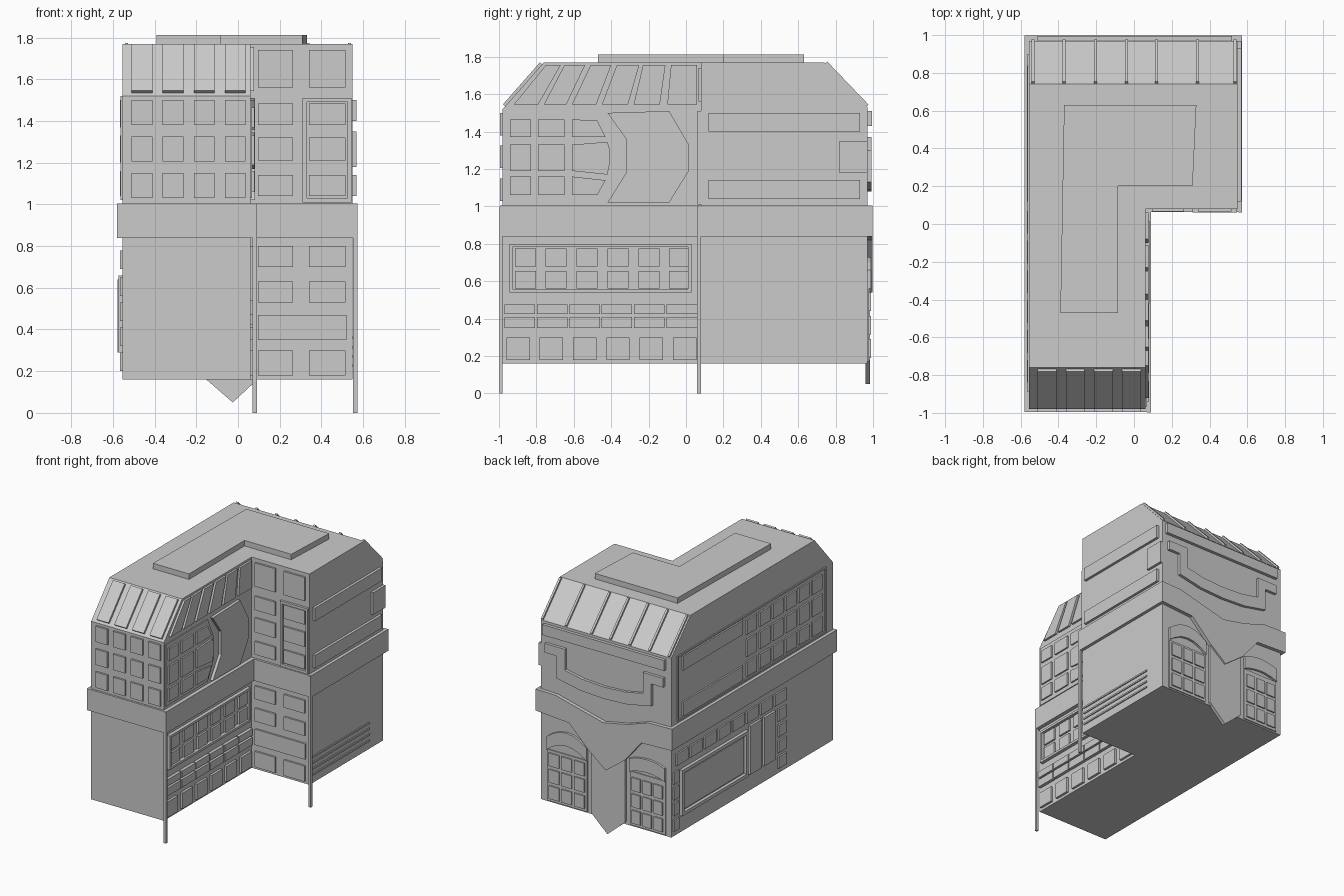
import bpy, bmesh
from mathutils import Vector


def prisms(name, polys, to_world, lo, hi):
    """Extrude 2D outlines between two depths of a wall frame, as one object."""
    bm = bmesh.new()
    for pts in polys:
        a = [bm.verts.new(to_world(u, v, lo)) for u, v in pts]
        b = [bm.verts.new(to_world(u, v, hi)) for u, v in pts]
        bm.faces.new(a)
        bm.faces.new(b[::-1])
        n = len(pts)
        for i in range(n):
            j = (i + 1) % n
            bm.faces.new((a[i], b[i], b[j], a[j]))
    bmesh.ops.recalc_face_normals(bm, faces=bm.faces)
    me = bpy.data.meshes.new(name)
    bm.to_mesh(me)
    bm.free()
    ob = bpy.data.objects.new(name, me)
    bpy.context.collection.objects.link(ob)
    return ob


def relief(name, polys, wall, depth=0.014):
    return prisms(name, polys, wall, -0.01, depth)


def rect(u0, u1, v0, v1):
    return [(u0, v0), (u1, v0), (u1, v1), (u0, v1)]


def grid(cols, rows):
    return [rect(*c, *r) for c in cols for r in rows]


def steps(start, pitch, width, n):
    return [(start + i * pitch, start + i * pitch + width) for i in range(n)]


def border(u0, u1, v0, v1, t):
    return [rect(u0, u1, v0, v0 + t), rect(u0, u1, v1 - t, v1),
            rect(u0, u0 + t, v0 + t, v1 - t), rect(u1 - t, u1, v0 + t, v1 - t)]


# Wall frames: (along, up, outward) -> world
FRONT = lambda u, v, d: Vector((u, -0.98 - d, v))
COURT_FRONT = lambda u, v, d: Vector((u, 0.08 - d, v))
COURT_SIDE = lambda u, v, d: Vector((0.06 + d, u, v))
RIGHT = lambda u, v, d: Vector((0.548 + d, u, v))
LEFT = lambda u, v, d: Vector((-0.555 - d, u, v))
BACK = lambda u, v, d: Vector((u, 0.97 + d, v))
FLAT = lambda u, v, d: Vector((u, v, d))
EXTRUDE_X = lambda u, v, d: Vector((d, u, v))
FRONT_SLOPE = lambda u, t, d: Vector((u, -0.98 + 0.22 * t - 0.75 * d, 1.52 + 0.25 * t + 0.66 * d))
BACK_SLOPE = lambda u, t, d: Vector((u, 0.97 - 0.23 * t + 0.74 * d, 1.53 + 0.24 * t + 0.68 * d))

# Main volumes with sloped roof ends
prisms("long_wing", [[(-0.98, 0.16), (0.97, 0.16), (0.97, 1.53), (0.74, 1.77),
                      (-0.76, 1.77), (-0.98, 1.52)]], EXTRUDE_X, -0.555, 0.06)
prisms("short_wing", [[(0.08, 0.16), (0.97, 0.16), (0.97, 1.53), (0.74, 1.77),
                       (0.08, 1.77)]], EXTRUDE_X, 0.055, 0.548)
prisms("roof_platform", [[(-0.39, -0.47), (-0.085, -0.47), (-0.085, 0.2), (0.31, 0.2),
                          (0.33, 0.63), (-0.37, 0.63)]], FLAT, 1.76, 1.812)

# Projecting belt between storeys, and corner posts
prisms("belt_course", [[(-0.58, -0.995), (0.09, -0.995), (0.09, 0.063), (0.572, 0.063),
                        (0.572, 0.97), (-0.58, 0.97)]], FLAT, 0.84, 1.005)
prisms("corner_posts", [rect(0.07, 0.09, -0.998, -0.98), rect(0.552, 0.572, 0.06, 0.08)],
       FLAT, 0.0, 1.0)

# Front windows
front_cols = steps(-0.51, 0.149, 0.1, 4)
relief("front_windows", grid(front_cols, [(1.03, 1.15), (1.205, 1.325), (1.38, 1.5)]), FRONT)
relief("front_roof_windows", grid(front_cols, [(0.06, 0.96)]), FRONT_SLOPE, 0.016)

# Courtyard side, lower storeys
relief("court_ground_windows", grid(steps(-0.96, 0.178, 0.125, 6), [(0.18, 0.3)]), COURT_SIDE, 0.018)
relief("court_strip_windows", grid(steps(-0.97, 0.173, 0.163, 6), [(0.35, 0.41), (0.425, 0.475)]),
       COURT_SIDE, 0.024)
relief("court_window_frame", border(-0.945, 0.03, 0.54, 0.8, 0.018), COURT_SIDE, 0.026)
relief("court_framed_windows", grid(steps(-0.915, 0.165, 0.112, 6), [(0.56, 0.655), (0.68, 0.775)]),
       COURT_SIDE)

# Courtyard side, upper storeys
upper = grid([(-0.94, -0.83), (-0.79, -0.65)], [(1.06, 1.16), (1.19, 1.33), (1.37, 1.465)])
upper += [[(-0.61, 1.06), (-0.475, 1.06), (-0.43, 1.14), (-0.61, 1.16)],
          [(-0.61, 1.19), (-0.42, 1.17), (-0.41, 1.22), (-0.41, 1.31), (-0.42, 1.345), (-0.61, 1.33)],
          [(-0.61, 1.37), (-0.43, 1.37), (-0.475, 1.46), (-0.61, 1.465)]]
relief("court_upper_panel", [[(-0.965, 1.03), (-0.46, 1.03), (-0.39, 1.17), (-0.39, 1.34),
                              (-0.46, 1.5), (-0.965, 1.5)]], COURT_SIDE, 0.008)
relief("court_upper_windows", upper, COURT_SIDE, 0.02)
relief("court_chevron_panel", [[(-0.42, 1.02), (-0.09, 1.02), (0.015, 1.19), (0.015, 1.33),
                                (-0.09, 1.51), (-0.42, 1.5), (-0.32, 1.36), (-0.32, 1.18)]],
       COURT_SIDE, 0.022)
slanted = []
for b0, b1, t0, t1 in [(-0.92, -0.79, -0.75, -0.67), (-0.76, -0.64, -0.65, -0.54),
                       (-0.61, -0.48, -0.51, -0.40), (-0.45, -0.31, -0.37, -0.25),
                       (-0.28, -0.14, -0.23, -0.11), (-0.1, 0.06, -0.08, 0.06)]:
    slanted.append([(b0, 1.545), (b1, 1.545), (t1, 1.755), (t0, 1.755)])
relief("court_slanted_windows", slanted, COURT_SIDE, 0.016)

# Courtyard front wall of the short wing
relief("court_bay_frame", border(0.31, 0.545, 1.01, 1.51, 0.02), COURT_FRONT, 0.018)
relief("court_front_windows",
       grid([(0.095, 0.265), (0.34, 0.515)],
            [(0.18, 0.3), (0.53, 0.63), (0.7, 0.8), (1.04, 1.14), (1.21, 1.32), (1.38, 1.485),
             (1.56, 1.74)]) + [rect(0.095, 0.52, 0.35, 0.47)], COURT_FRONT)

# Right wall bands, box and louvres
relief("right_bands", [rect(0.12, 0.93, 1.04, 1.14), rect(0.12, 0.93, 1.4, 1.5),
                       rect(0.82, 0.97, 1.18, 1.35)], RIGHT, 0.02)
relief("right_louvres", [rect(0.1, 0.8, z, z + 0.012) for z in (0.22, 0.265, 0.31, 0.355)],
       RIGHT, 0.008)

# Left wall, upper bands and windows
relief("left_bands", [rect(0.12, 0.84, 1.04, 1.15), rect(0.12, 0.84, 1.39, 1.5)], LEFT, 0.012)
relief("left_upper_windows", grid(steps(-0.84, 0.158, 0.12, 6),
                                  [(1.05, 1.16), (1.2, 1.33), (1.37, 1.48)]), LEFT, 0.012)
relief("left_upper_frame", border(-0.89, 0.9, 1.02, 1.52, 0.012), LEFT, 0.008)

# Left wall, lower shopfront panels
relief("left_large_frame", border(0.07, 0.87, 0.29, 0.64, 0.025), LEFT, 0.024)
relief("left_large_panel", [rect(0.11, 0.83, 0.33, 0.6)], LEFT, 0.012)
relief("left_tall_panels", [rect(-0.1, 0.04, 0.29, 0.66), rect(-0.27, -0.13, 0.29, 0.66)], LEFT, 0.018)
relief("left_small_windows", grid([(-0.41, -0.31)], steps(0.2, 0.12, 0.09, 4))
       + grid(steps(-0.41, 0.17, 0.14, 8), [(0.69, 0.78)])
       + grid([(0.89, 0.95)], steps(0.2, 0.12, 0.09, 4)), LEFT, 0.012)

# Back belt dipping to a point, with pendant column
relief("back_belt", [[(0.572, 1.005), (0.4, 1.0), (0.2, 0.95), (0.0, 0.9), (-0.2, 0.94),
                      (-0.38, 1.0), (-0.58, 1.005), (-0.58, 0.84), (-0.32, 0.83), (-0.18, 0.66),
                      (-0.02, 0.54), (0.13, 0.66), (0.29, 0.82), (0.572, 0.84)]], BACK, 0.028)
relief("back_pendant", [[(0.115, 0.7), (0.115, 0.18), (-0.025, 0.05), (-0.175, 0.18),
                         (-0.175, 0.7)]], BACK, 0.015)

# Back upper wall: cornice and stepped curved ribbon
relief("back_cornice", [rect(-0.51, 0.52, 1.43, 1.51)], BACK, 0.024)
ribbon_half = [(0.0, 1.17), (0.18, 1.18), (0.33, 1.21), (0.33, 1.37), (0.5, 1.37),
               (0.5, 1.3), (0.4, 1.3), (0.4, 1.13), (0.2, 1.09), (0.0, 1.08)]
relief("back_ribbon", [ribbon_half, [(-x, z) for x, z in ribbon_half]], BACK, 0.022)

# Back doors: arched tops above window grids on both sides of the pendant
for name, x0, x1 in (("back_door_left", -0.51, -0.21), ("back_door_right", 0.15, 0.49)):
    w = x1 - x0
    low, high = (0.66, 0.73) if x0 > 0 else (0.68, 0.71)
    arch = [(x0 + w * k / 6, low + (high - low) * (1 - ((k - 3) / 3) ** 2)) for k in range(7)]
    relief(name + "_arch", [arch + [(x, z - 0.1) for x, z in reversed(arch)]], BACK, 0.018)
    relief(name + "_panel", [rect(x0, x1, 0.17, low - 0.1)], BACK, 0.008)
    relief(name + "_panes", grid(steps(x0 + 0.02, (w - 0.02) / 3, (w - 0.02) / 3 - 0.02, 3),
                                 [(0.19, 0.29), (0.315, 0.415), (0.44, 0.54)]), BACK, 0.018)

# Ribs on the sloped back roof
relief("back_roof_ribs", [rect(x - 0.008, x + 0.008, 0.02, 0.98)
                          for x in (-0.535, -0.37, -0.205, -0.04, 0.12, 0.335, 0.535)],
       BACK_SLOPE, 0.014)
